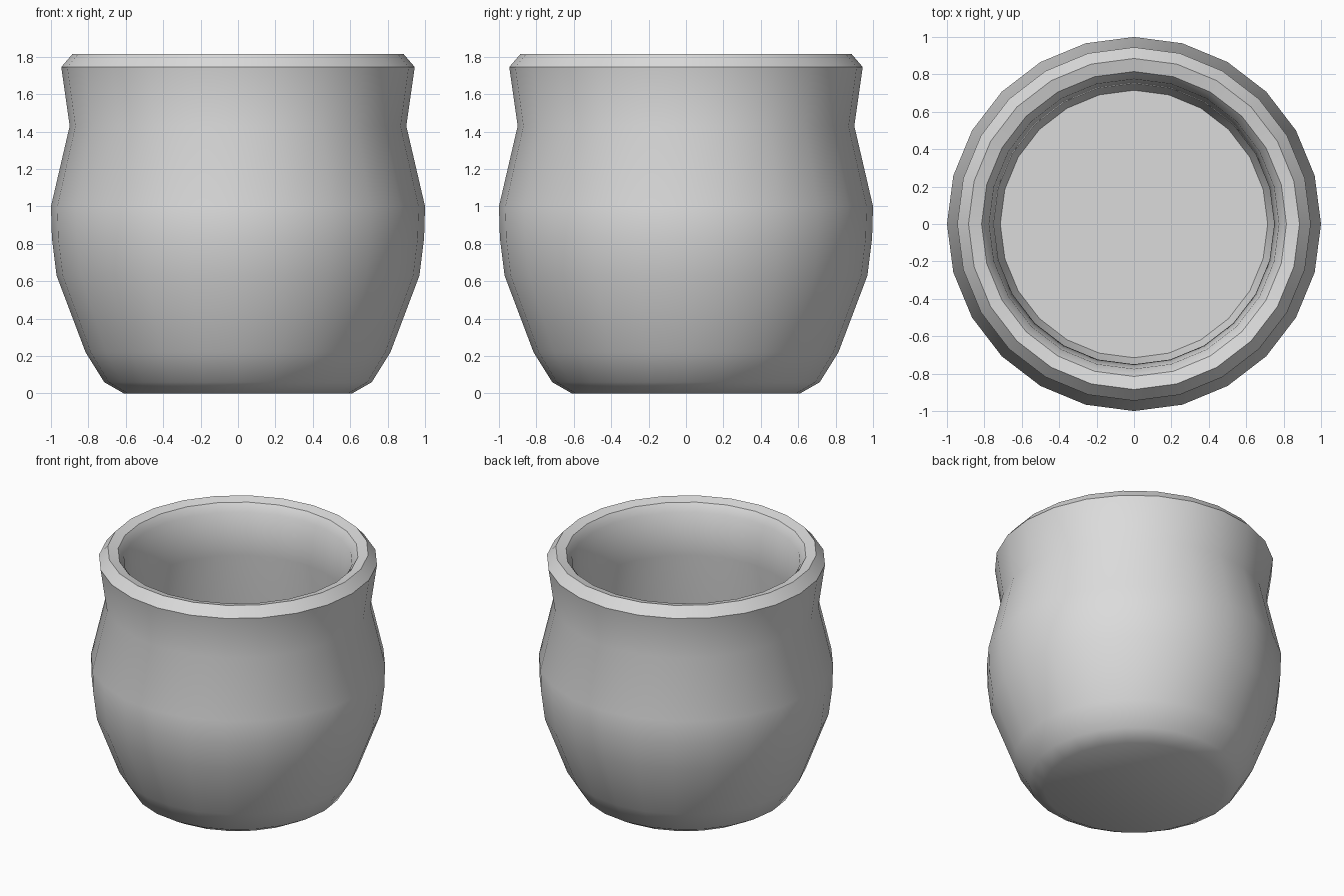
import bpy
import bmesh
import math

cube = bpy.data.objects.get("Cube")
if cube:
    bpy.data.objects.remove(cube, do_unlink=True)

SIDES = 24

# One plain glaze colour
glaze = bpy.data.materials.new("pale grey")
glaze.use_nodes = True
colour = (0.71, 0.71, 0.71, 1.0)
glaze.diffuse_color = colour
glaze.node_tree.nodes["Principled BSDF"].inputs["Base Color"].default_value = colour

# Outer wall from the base up to the lip, then inside down to the floor: (radius, height)
outer = [(0.61, 0), (0.715, 0.06), (0.815, 0.22), (0.97, 0.63), (0.995, 0.83),
         (1.0, 1.0), (0.9, 1.43), (0.945, 1.745), (0.885, 1.815)]
inner = [(0.815, 1.797), (0.775, 1.74), (0.75, 1.43),
         (0.85, 1.0), (0.845, 0.85), (0.825, 0.65), (0.715, 0.33)]


def ring(bm, radius, height):
    step = 2 * math.pi / SIDES
    return [bm.verts.new((radius * math.cos(i * step), radius * math.sin(i * step), height))
            for i in range(SIDES)]


def lathe(name, profile, material):
    """Spin a profile into a solid with a flat cap at each end."""
    bm = bmesh.new()
    rings = [ring(bm, r, z) for r, z in profile]
    for low, high in zip(rings, rings[1:]):
        for i in range(SIDES):
            j = (i + 1) % SIDES
            bm.faces.new((low[i], low[j], high[j], high[i]))
    bm.faces.new(reversed(rings[0]))
    bm.faces.new(rings[-1])
    bmesh.ops.recalc_face_normals(bm, faces=bm.faces)
    mesh = bpy.data.meshes.new(name)
    bm.to_mesh(mesh)
    bm.free()
    mesh.materials.append(material)
    obj = bpy.data.objects.new(name, mesh)
    bpy.context.collection.objects.link(obj)
    return obj


pot = lathe("pot", outer + inner, glaze)

# Smooth walls with a crisp lip and floor edge
bpy.ops.object.select_all(action="DESELECT")
pot.select_set(True)
bpy.context.view_layer.objects.active = pot
bpy.ops.object.shade_smooth_by_angle(angle=math.radians(40))
